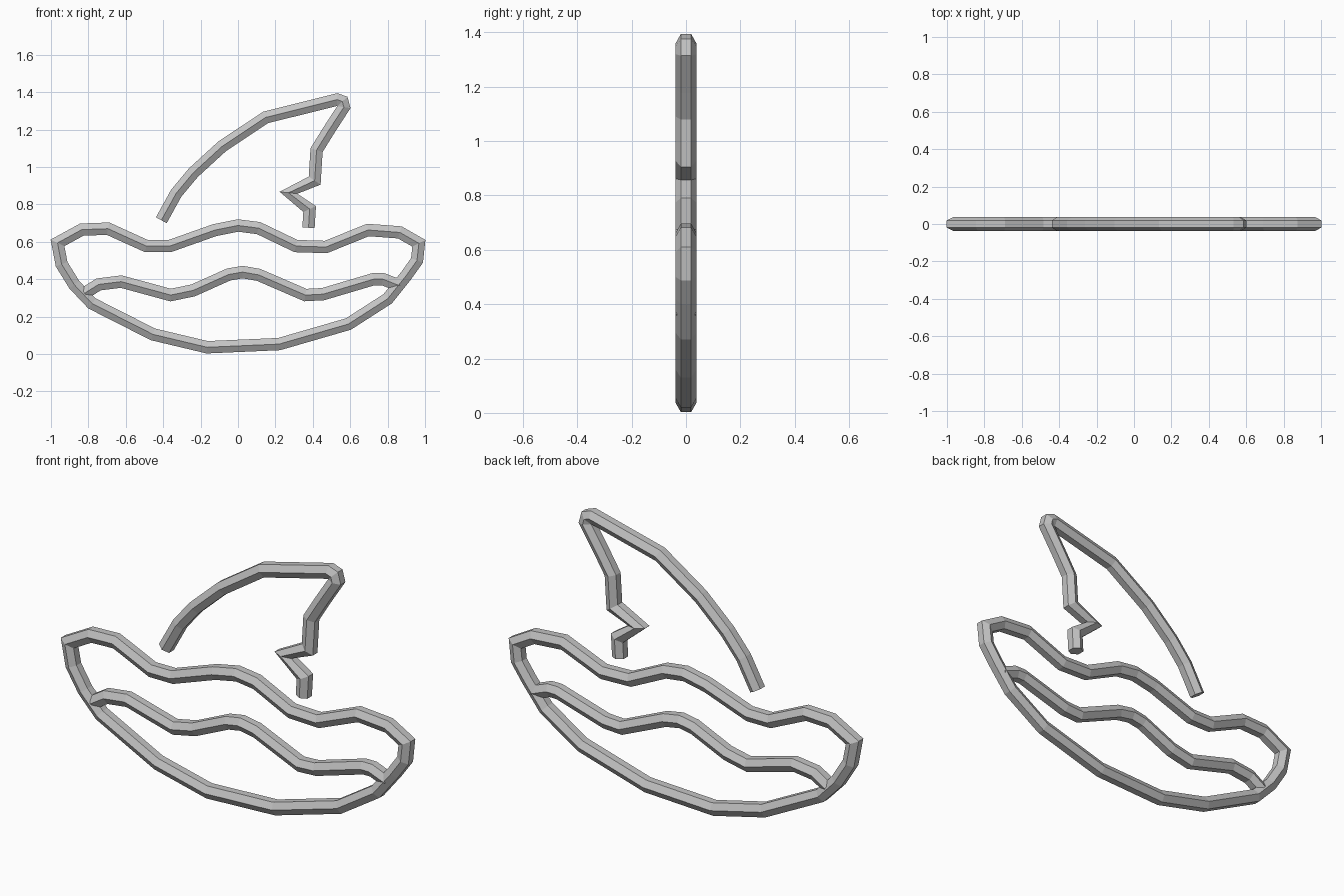
import bpy
import bmesh
from math import cos, sin, pi
from mathutils import Vector

cube = bpy.data.objects.get("Cube")
if cube:
    bpy.data.objects.remove(cube, do_unlink=True)

RADIUS = 0.038
SIDES = 6
MAX_MITRE = 1.45

grey = bpy.data.materials.new("plain grey")
grey.use_nodes = True
colour = (0.55, 0.55, 0.55, 1)
grey.diffuse_color = colour
grey.node_tree.nodes["Principled BSDF"].inputs["Base Color"].default_value = colour


def make_tube(name, path, closed=False):
    """Sweep a six-sided section along a path in the upright plane."""
    points = [Vector((x, 0, z)) for x, z in path]
    count = len(points)
    depth = Vector((0, 1, 0))
    bm = bmesh.new()
    rings = []
    for i, point in enumerate(points):
        before = points[i - 1] if closed or i > 0 else None
        after = points[(i + 1) % count] if closed or i < count - 1 else None
        arriving = (point - before).normalized() if before else None
        leaving = (after - point).normalized() if after else arriving
        arriving = arriving or leaving
        tangent = (arriving + leaving).normalized()
        across = tangent.cross(depth)
        # widen the section at bends so the tube keeps its thickness
        mitre = min(1 / max(tangent.dot(leaving), 0.1), MAX_MITRE)
        ring = []
        for k in range(SIDES):
            angle = 2 * pi * k / SIDES
            offset = depth * cos(angle) + across * (sin(angle) * mitre)
            ring.append(bm.verts.new(point + offset * RADIUS))
        rings.append(ring)
    for i in range(count if closed else count - 1):
        first, second = rings[i], rings[(i + 1) % count]
        for k in range(SIDES):
            n = (k + 1) % SIDES
            bm.faces.new((first[k], first[n], second[n], second[k]))
    if not closed:
        bm.faces.new(rings[0])
        bm.faces.new(rings[-1])
    bmesh.ops.recalc_face_normals(bm, faces=bm.faces)
    mesh = bpy.data.meshes.new(name)
    bm.to_mesh(mesh)
    bm.free()
    mesh.materials.append(grey)
    obj = bpy.data.objects.new(name, mesh)
    bpy.context.collection.objects.link(obj)
    return obj


# Closed water outline: wavy top edge, then the rounded bowl below
water_top = [(-.965, .594), (-.835, .665), (-.695, .67), (-.49, .577),
             (-.365, .577), (-.125, .662), (0, .687), (.11, .673),
             (.31, .577), (.47, .572), (.695, .663), (.865, .65)]
water_bowl = [(.967, .592), (.957, .5), (.9, .42), (.8, .295),
              (.59, .16), (.22, .053), (-.165, .036), (-.455, .105),
              (-.78, .27), (-.875, .37), (-.943, .48)]
make_tube("water_outline", water_top + water_bowl, closed=True)

# Inner wave crossing the bowl
make_tube("inner_wave", [(-.82, .325), (-.745, .372), (-.625, .387),
                         (-.36, .315), (-.24, .34), (-.05, .425),
                         (.025, .438), (.11, .423), (.36, .315),
                         (.455, .32), (.725, .4), (.775, .4), (.865, .365)])

# Fin: curved leading edge, blunt tip, notched trailing edge
make_tube("fin_outline", [(-.41, .715), (-.33, .86), (-.238, .97),
                          (-.085, 1.11), (.148, 1.265), (.53, 1.36),
                          (.558, 1.35), (.566, 1.32), (.485, 1.195),
                          (.42, 1.09), (.41, .927), (.27, .862),
                          (.383, .775), (.377, .675)])
